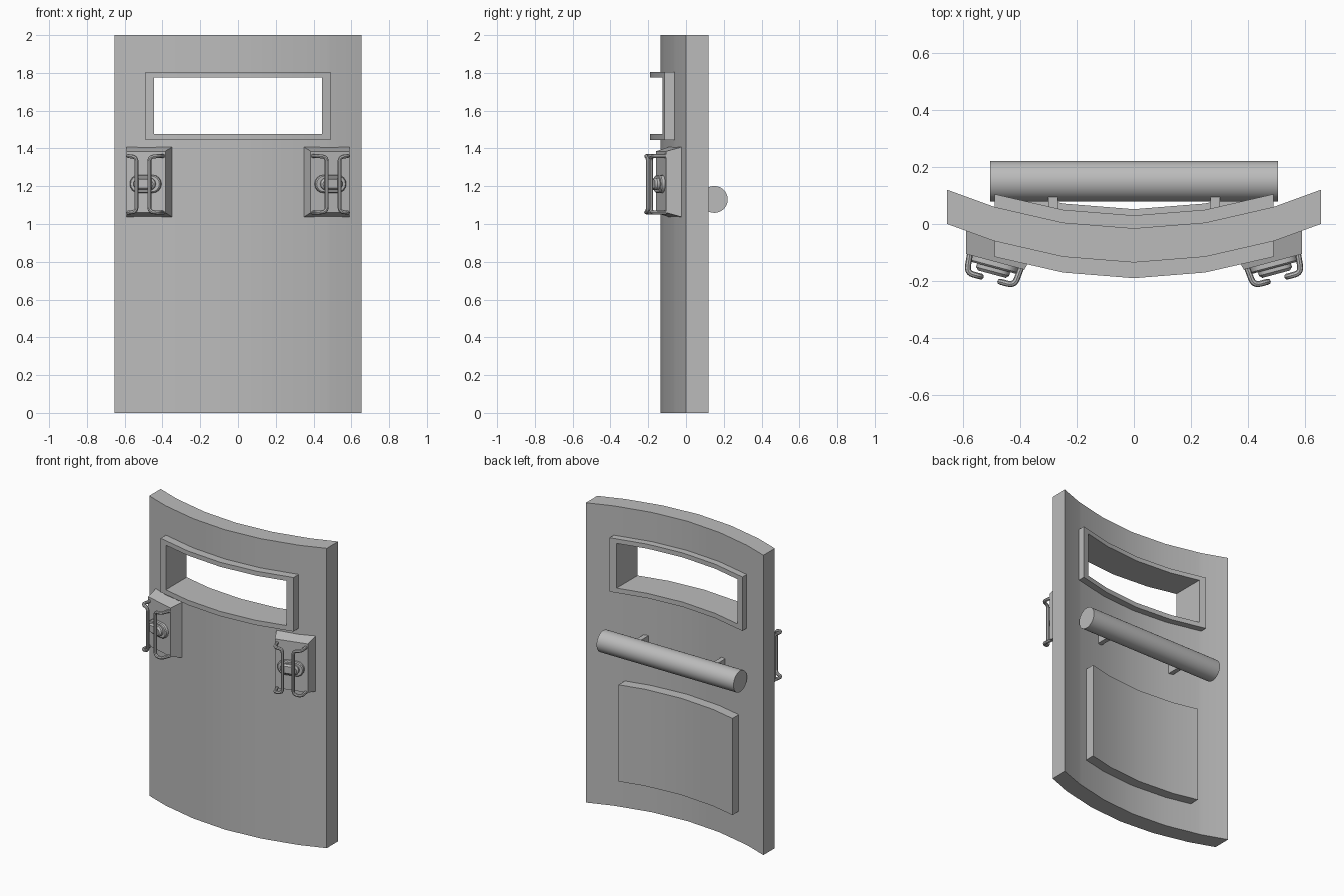
import bpy, bmesh, math
from mathutils import Vector

if "Cube" in bpy.data.objects:
    bpy.data.objects.remove(bpy.data.objects["Cube"], do_unlink=True)

GREY = (0.5, 0.5, 0.5, 1)
grey = bpy.data.materials.new("plain grey")
grey.use_nodes = True
grey.diffuse_color = GREY
grey.node_tree.nodes["Principled BSDF"].inputs["Base Color"].default_value = GREY


def finish(obj):
    """Give the part its colour and smooth its curved faces."""
    obj.data.materials.clear()
    obj.data.materials.append(grey)
    bpy.ops.object.select_all(action="DESELECT")
    obj.select_set(True)
    bpy.context.view_layer.objects.active = obj
    bpy.ops.object.shade_smooth_by_angle(angle=math.radians(32))
    return obj


def add_mesh(name, bm):
    bmesh.ops.recalc_face_normals(bm, faces=bm.faces[:])
    mesh = bpy.data.meshes.new(name)
    bm.to_mesh(mesh)
    bm.free()
    obj = bpy.data.objects.new(name, mesh)
    bpy.context.collection.objects.link(obj)
    return finish(obj)


def loft(name, rings):
    """Closed solid through a list of rings with equal point counts."""
    bm = bmesh.new()
    loops = [[bm.verts.new(p) for p in ring] for ring in rings]
    n = len(loops[0])
    for a, b in zip(loops, loops[1:]):
        for i in range(n):
            j = (i + 1) % n
            bm.faces.new((a[i], a[j], b[j], b[i]))
    bm.faces.new(loops[0])
    bm.faces.new(loops[-1])
    return add_mesh(name, bm)


# Plan curve of the shield's front face
KNOTS = [(0, -0.135), (0.25, -0.115), (0.49, -0.06), (0.655, 0.0)]


def front_y(x):
    x = abs(x)
    for (xa, ya), (xb, yb) in zip(KNOTS, KNOTS[1:]):
        if x <= xb:
            return ya + (yb - ya) * (x - xa) / (xb - xa)
    return KNOTS[-1][1]


def curved_plate(name, half, z0, z1, front, back, hole=None):
    """Plate that follows the plan curve, with an optional window (half, z0, z1)."""
    xs = {half} | {k[0] for k in KNOTS if k[0] < half}
    zs = {z0, z1}
    if hole:
        xs.add(hole[0])
        zs |= set(hole[1:])
    xs = sorted(xs | {-x for x in xs})
    zs = sorted(zs)
    bm = bmesh.new()
    grid = {(x, z): bm.verts.new((x, front_y(x) + front, z)) for x in xs for z in zs}
    for xa, xb in zip(xs, xs[1:]):
        for za, zb in zip(zs, zs[1:]):
            inside = hole and abs(xa + xb) / 2 < hole[0] and hole[1] < (za + zb) / 2 < hole[2]
            if not inside:
                bm.faces.new([grid[k] for k in ((xa, za), (xb, za), (xb, zb), (xa, zb))])
    skin = bmesh.ops.extrude_face_region(bm, geom=bm.faces[:], use_keep_orig=True)
    moved = [v for v in skin["geom"] if isinstance(v, bmesh.types.BMVert)]
    bmesh.ops.translate(bm, verts=moved, vec=(0, back - front, 0))
    return add_mesh(name, bm)


# Shield body, window frame and rear pad
curved_plate("shield_body", 0.655, 0, 2, 0, 0.12, hole=(0.47, 1.46, 1.79))
curved_plate("window_frame", 0.49, 1.445, 1.805, -0.055, 0.165, hole=(0.445, 1.477, 1.775))
curved_plate("rear_pad", 0.42, 0.2, 0.845, 0.1, 0.187)

# Rear grip bar
SIDES = 32
loft("grip_bar", [[(x, 0.15 + 0.071 * math.cos(a), 1.13 + 0.071 * math.sin(a))
                   for a in (math.tau * i / SIDES for i in range(SIDES))]
                  for x in (-0.505, 0.505)])


def bracket_point(side, u, w, z):
    """Point on a clip: u along the shield, w outward, side -1 or 1."""
    a = math.radians(15)
    x = -0.487 + u * math.cos(a) - w * math.sin(a)
    y = -0.1325 - u * math.sin(a) - w * math.cos(a)
    return Vector((-side * x, y, z))


def pill(name, side, width, height, w0, w1, bevel):
    """Rounded-end block standing out from a clip, with a bevelled rim."""
    rings = []
    for w, inset in ((w0, 0), (w1 - bevel, 0), (w1, bevel)):
        r = height / 2 - inset
        shift = (width - height) / 2
        ring = []
        for end in (1, -1):
            for i in range(9):
                a = math.pi * (i / 8 - 0.5)
                ring.append(bracket_point(side, end * (shift + r * math.cos(a)), w,
                                          1.212 + end * r * math.sin(a)))
        rings.append(ring)
    loft(name, rings)


def rounded(points, radius):
    """Replace each inner corner of a path with a short arc."""
    path = [points[0]]
    for a, b, c in zip(points, points[1:], points[2:]):
        p = b + (a - b).normalized() * radius
        q = b + (c - b).normalized() * radius
        for i in range(6):
            t = i / 5
            path.append(p * (1 - t) ** 2 + b * 2 * t * (1 - t) + q * t * t)
    return path + [points[-1]]


def wire(name, points):
    curve = bpy.data.curves.new(name, "CURVE")
    curve.dimensions = "3D"
    curve.bevel_depth = 0.0105
    curve.bevel_resolution = 2
    curve.use_fill_caps = True
    spline = curve.splines.new("POLY")
    spline.points.add(len(points) - 1)
    for sp, p in zip(spline.points, points):
        sp.co = (*p, 1)
    obj = bpy.data.objects.new(name, curve)
    bpy.context.collection.objects.link(obj)
    bpy.ops.object.select_all(action="DESELECT")
    obj.select_set(True)
    bpy.context.view_layer.objects.active = obj
    bpy.ops.object.convert(target="MESH")
    finish(bpy.context.view_layer.objects.active)


for side, word in ((-1, "right"), (1, "left")):
    # Strut between grip bar and shield
    loft(f"{word}_grip_strut", [[(side * 0.285 + dx, y, 1.13 + dz)
                                 for dx, dz in ((-0.016, -0.045), (0.016, -0.045),
                                                (0.016, 0.045), (-0.016, 0.045))]
                                for y in (0.0, 0.12)])

    # Clip base, tapered towards the front
    def rect(xa, ya, xb, yb, z0, z1):
        return [(side * x, y, z) for x, y, z in
                ((xa, ya, z0), (xb, yb, z0), (xb, yb, z1), (xa, ya, z1))]
    loft(f"{word}_clip_base", [rect(0.59, -0.015, 0.345, -0.085, 1.035, 1.41),
                               rect(0.59, -0.105, 0.385, -0.16, 1.06, 1.385)])

    # Clip buttons and bent wires
    pill(f"{word}_clip_plate", side, 0.17, 0.095, -0.005, 0.022, 0.006)
    pill(f"{word}_clip_button", side, 0.12, 0.065, 0.015, 0.045, 0.01)
    for end, place in ((-1, "outer"), (1, "inner")):
        corners = [(0.093, -0.005, 1.36), (0.086, 0.063, 1.36), (0.035, 0.063, 1.355),
                   (0.035, 0.063, 1.065), (0.086, 0.063, 1.06), (0.093, -0.005, 1.06)]
        path = [bracket_point(side, end * u, w, z) for u, w, z in corners]
        wire(f"{word}_{place}_wire", rounded(path, 0.024))
